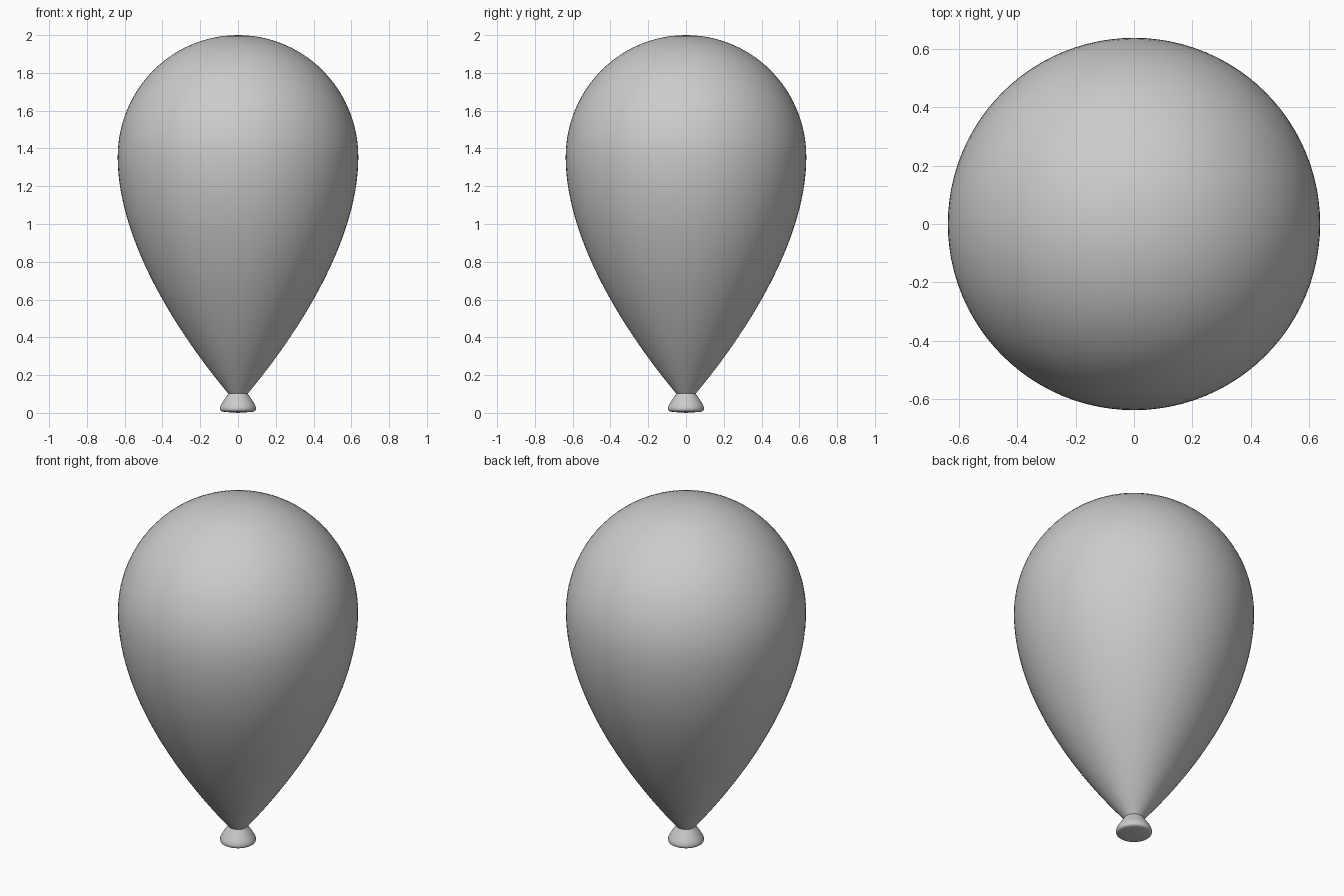
import bpy, bmesh, math
from mathutils import Vector, geometry

if "Cube" in bpy.data.objects:
    bpy.data.objects.remove(bpy.data.objects["Cube"])


def lathe(name, profile, steps=96):
    """Spin an (r, z) profile around the z axis into a smooth object."""
    bm = bmesh.new()
    verts = [bm.verts.new((r, 0, z)) for r, z in profile]
    edges = [bm.edges.new(p) for p in zip(verts, verts[1:])]
    bmesh.ops.spin(bm, geom=verts + edges, cent=(0, 0, 0), axis=(0, 0, 1),
                   angle=2 * math.pi, steps=steps)
    bmesh.ops.remove_doubles(bm, verts=bm.verts, dist=1e-5)
    bmesh.ops.recalc_face_normals(bm, faces=bm.faces)
    mesh = bpy.data.meshes.new(name)
    bm.to_mesh(mesh)
    bm.free()
    obj = bpy.data.objects.new(name, mesh)
    bpy.context.collection.objects.link(obj)
    bpy.context.view_layer.objects.active = obj
    obj.select_set(True)
    bpy.ops.object.shade_smooth_by_angle(angle=math.radians(40))
    obj.select_set(False)
    return obj


def bezier(a, b, c, d, n):
    pts = [Vector((r, 0, z)) for r, z in (a, b, c, d)]
    return [(p.x, p.z) for p in geometry.interpolate_bezier(*pts, n)]


# Balloon body: round crown over a long taper to the neck
R, MID = 0.637, 1.355
crown = [(R * math.sin(i * math.pi / 48), MID + (2 - MID) * math.cos(i * math.pi / 48))
         for i in range(24)]
taper = bezier((R, MID), (R, 0.90), (0.30, 0.40), (0.05, 0.10), 32)
lathe("balloon_body", crown + taper + [(0, 0.10)])

# Tied knot: flared skirt with a rounded rim and closed underside
skirt = bezier((0.05, 0.105), (0.062, 0.085), (0.09, 0.05), (0.095, 0.028), 10)
rim = bezier((0.095, 0.028), (0.097, 0.01), (0.09, 0.008), (0.07, 0.005), 8)
lathe("knot", [(0, 0.105)] + skirt + rim[1:] + [(0, 0)], 64)
